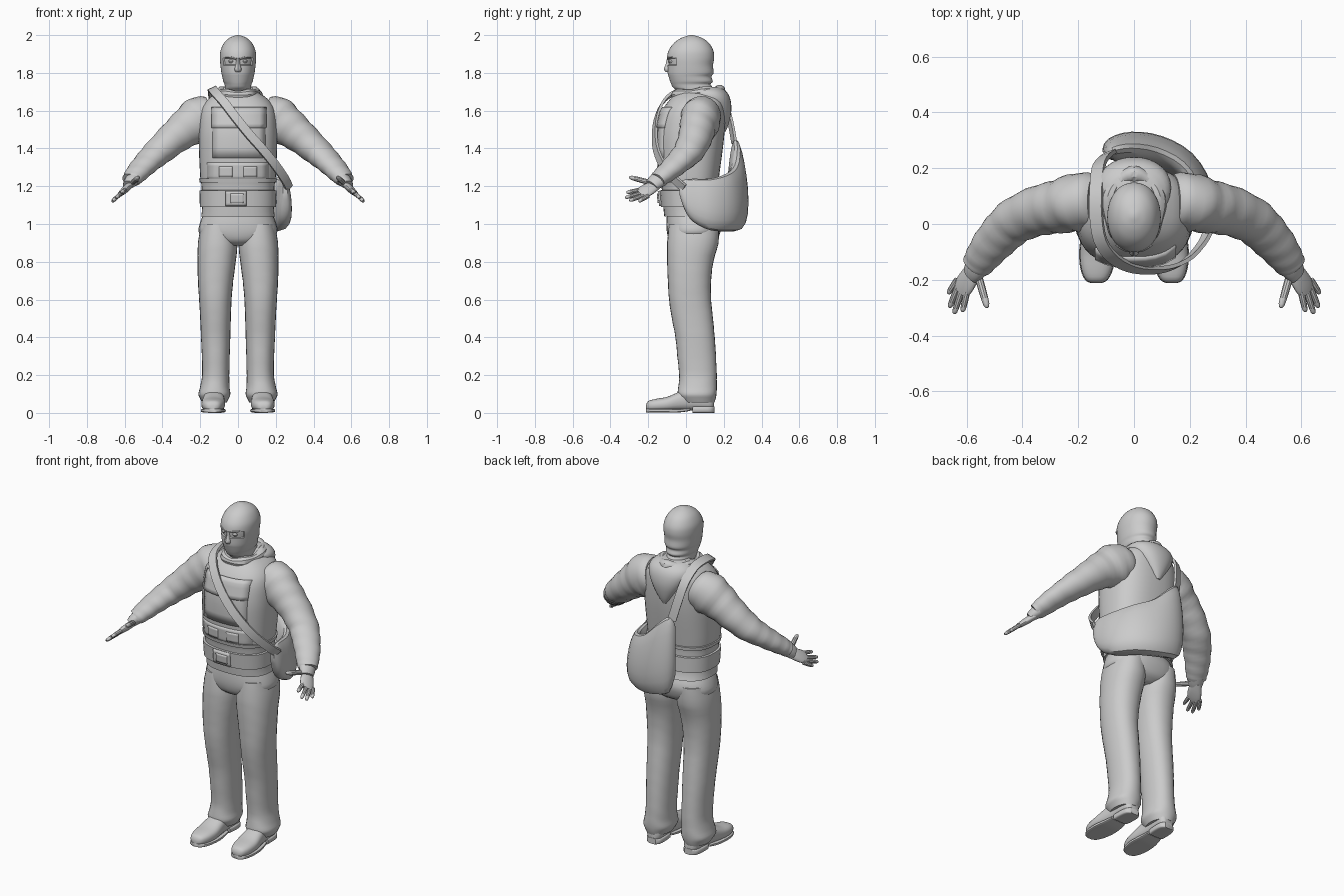
import bpy, bmesh, math
from mathutils import Vector

if "Cube" in bpy.data.objects:
    bpy.data.objects.remove(bpy.data.objects["Cube"])

mat = bpy.data.materials.new("light_grey")
mat.diffuse_color = (0.6, 0.6, 0.6, 1)
mat.use_nodes = True
mat.node_tree.nodes["Principled BSDF"].inputs["Base Color"].default_value = mat.diffuse_color


def finish(name, bm):
    bmesh.ops.recalc_face_normals(bm, faces=bm.faces)
    me = bpy.data.meshes.new(name)
    bm.to_mesh(me)
    bm.free()
    me.materials.append(mat)
    ob = bpy.data.objects.new(name, me)
    bpy.context.collection.objects.link(ob)
    return ob


def smooth_rows(rows, n):
    """Catmull-Rom resampling of rows of numbers."""
    out = []
    for i in range(len(rows) - 1):
        p = [rows[max(i - 1, 0)], rows[i], rows[i + 1], rows[min(i + 2, len(rows) - 1)]]
        for k in range(n):
            t = k / n
            out.append([0.5 * (2 * b + (c - a) * t + (2 * a - 5 * b + 4 * c - d) * t * t
                        + (3 * b - a - 3 * c + d) * t ** 3) for a, b, c, d in zip(*p)])
    out.append(list(rows[-1]))
    return out


def skin(name, rings, closed=False):
    """Bridge rings of points; cap the ends unless the strip is closed."""
    bm = bmesh.new()
    vs = [[bm.verts.new(p) for p in r] for r in rings]
    n = len(vs[0])
    pairs = list(zip(vs, vs[1:])) + ([(vs[-1], vs[0])] if closed else [])
    for a, b in pairs:
        for j in range(n):
            bm.faces.new((a[j], a[(j + 1) % n], b[(j + 1) % n], b[j]))
    if not closed:
        bm.faces.new(vs[0])
        bm.faces.new(vs[-1])
    return finish(name, bm)


def power(v, e):
    return math.copysign(abs(v) ** e, v)


def stack(name, rows, e=1.0, seg=32, n=3, sx=1, wrinkle=0):
    """Horizontal rings from rows (z, x0, x1, y_front, y_back)."""
    rings = []
    for z, x0, x1, y0, y1 in smooth_rows(rows, n):
        ring = []
        for j in range(seg):
            a = 2 * math.pi * j / seg
            k = 1 + wrinkle * math.sin(z * 75 + 2.5 * math.cos(a * 2))
            ring.append((sx * ((x0 + x1) / 2 + (x1 - x0) / 2 * k * power(math.cos(a), e)),
                         (y0 + y1) / 2 + (y1 - y0) / 2 * k * power(math.sin(a), e), z))
        rings.append(ring)
    return skin(name, rings)


def tube(name, rows, up=(0, 0, 1), seg=20, n=3, sx=1, wrinkle=0):
    """Sweep an ellipse along rows (x, y, z, half_width, half_height)."""
    rows = smooth_rows(rows, n)
    c = [Vector(r[:3]) for r in rows]
    rings = []
    for i, r in enumerate(rows):
        t = (c[min(i + 1, len(c) - 1)] - c[max(i - 1, 0)]).normalized()
        v = Vector(up) - t * t.dot(Vector(up))
        v.normalize()
        u = t.cross(v)
        ring = []
        for j in range(seg):
            a = 2 * math.pi * j / seg
            k = 1 + wrinkle * math.sin(i * 1.7 + 2 * math.cos(a + 0.6))
            p = c[i] + u * r[3] * k * math.cos(a) + v * r[4] * k * math.sin(a)
            ring.append((p.x * sx, p.y, p.z))
        rings.append(ring)
    return skin(name, rings)


# Jacket and vest body: (z, half width, front y, back y)
BODY = [(1.04, .195, -.115, .185), (1.09, .19, -.12, .172), (1.2, .193, -.13, .17),
        (1.25, .2, -.14, .175), (1.4, .207, -.15, .195), (1.5, .207, -.148, .205),
        (1.6, .197, -.125, .208), (1.66, .16, -.085, .2), (1.7, .1, -.045, .165)]
BODY_E = 0.8
stack("jacket_body", [(z, -w, w, f, b) for z, w, f, b in BODY], BODY_E, 40)


def body_at(z):
    for a, b in zip(BODY, BODY[1:]):
        if z <= b[0]:
            t = (z - a[0]) / (b[0] - a[0])
            return [p + (q - p) * t for p, q in zip(a, b)]
    return BODY[-1]


def panel(name, x0, x1, z0, z1, off=.008):
    """Raised plate that follows the front of the body."""
    bm = bmesh.new()
    nx, nz, grid = 8, 5, []
    for i in range(nz + 1):
        z = z0 + (z1 - z0) * i / nz
        _, w, f, b = body_at(z)
        row = []
        for j in range(nx + 1):
            x = x0 + (x1 - x0) * j / nx
            s = (1 - min(abs(x) / w, 1) ** (2 / BODY_E)) ** (BODY_E / 2)
            row.append(bm.verts.new((x, (f + b) / 2 - (b - f) / 2 * s - off, z)))
        grid.append(row)
    for a, b in zip(grid, grid[1:]):
        for j in range(nx):
            bm.faces.new((a[j], a[j + 1], b[j + 1], b[j]))
    ob = finish(name, bm)
    m = ob.modifiers.new("thickness", 'SOLIDIFY')
    m.thickness, m.offset = off + .006, -1


# Vest panels, pouches and buckle
panel("chest_panel", -.135, .145, 1.35, 1.61, .006)
panel("chest_flap", -.14, .15, 1.51, 1.62, .014)
panel("lower_vest", -.165, .165, 1.235, 1.325, .006)
for s in (-1, 1):
    panel("vest_pouch", .065 * s - .035, .065 * s + .035, 1.25, 1.305, .011)
panel("buckle", -.065, .045, 1.095, 1.175, .022)
panel("buckle_centre", -.04, .03, 1.11, 1.16, .028)


# Belt and vest hem hugging the body
def band(name, zs, off):
    rows = []
    for i, z in enumerate(zs):
        _, w, f, b = body_at(z)
        o = off if 0 < i < len(zs) - 1 else -.01
        rows.append((z, -w - o, w + o, f - o, b + o))
    stack(name, rows, BODY_E, 40, 1)


band("belt", [1.088, 1.09, 1.135, 1.178, 1.18], .012)
band("vest_hem", [1.218, 1.22, 1.24, 1.242], .007)

# Trousers
stack("trouser_seat", [(.885, -.06, .06, -.05, .12), (.91, -.15, .15, -.085, .16), (.95, -.206, .206, -.1, .18),
                       (1.0, -.203, .203, -.104, .188), (1.06, -.18, .18, -.1, .165)], .85)
LEG = [(1.0, .02, .195, -.09, .175), (.9, .003, .212, -.1, .172), (.8, .012, .214, -.1, .145),
       (.7, .025, .212, -.096, .133), (.6, .034, .206, -.09, .133), (.5, .038, .2, -.075, .143),
       (.4, .041, .196, -.056, .152), (.3, .044, .191, -.046, .159), (.2, .046, .19, -.036, .163),
       (.14, .045, .2, -.04, .163), (.1, .04, .21, -.045, .162), (.075, .05, .2, -.035, .157),
       (.055, .06, .19, -.02, .15)]

# Shoe stations: (y, half width, bottom, top)
SHOE = [(-.212, .015, .02, .04), (-.2, .038, .012, .062), (-.16, .056, .008, .074),
        (-.1, .063, .008, .085), (-.04, .058, .01, .11), (.02, .052, .012, .13),
        (.08, .05, .012, .13), (.13, .045, .012, .12), (.148, .025, .02, .1)]


def shoe(name, rows, sx, e):
    rings = []
    for y, w, z0, z1 in smooth_rows(rows, 3):
        rings.append([(sx * (.127 - .04 * y + w * power(math.cos(a), e)), y,
                       (z0 + z1) / 2 + (z1 - z0) / 2 * power(math.sin(a), e))
                      for a in (2 * math.pi * j / 24 for j in range(24))])
    skin(name, rings)


# Sleeves and hands: the palm lies in a tilted plane
ARM = [(.14, .08, 1.575, .1, .1), (.2, .078, 1.555, .105, .122), (.27, .062, 1.51, .096, .104),
       (.34, .048, 1.455, .09, .088), (.42, .015, 1.385, .083, .075), (.47, -.03, 1.338, .078, .063),
       (.515, -.08, 1.292, .07, .055), (.55, -.128, 1.252, .06, .047), (.568, -.152, 1.232, .052, .04)]
PALM_UP = (.68, 0, .74)


def hand_rows(pts):
    return [(x, y, 1.24 - (x - .535) * .92, w, h) for x, y, w, h in pts]


FINGERS = {"little_finger": (.634, -.2, .666, -.25), "ring_finger": (.63, -.222, .662, -.3),
           "middle_finger": (.617, -.236, .645, -.322), "index_finger": (.598, -.24, .615, -.315),
           "thumb": (.56, -.18, .526, -.3)}
for s in (-1, 1):
    stack("trouser_leg", LEG, .9, 28, 3, s, .006)
    shoe("shoe", SHOE, s, .8)
    shoe("sole", [(y, w + .003, 0.002, .022) for y, w, _, _ in SHOE[:5]]
         + [(.02, .05, .01, .025)], s, .4)
    shoe("heel", [(.035, .048, 0, .035), (.08, .051, 0, .035), (.13, .046, 0, .035),
                  (.15, .026, 0, .035)], s, .4)
    tube("sleeve", ARM, seg=24, n=4, sx=s, wrinkle=.025)
    tube("glove_cuff", [(.555, -.138, 1.24, .05, .038), (.572, -.165, 1.22, .045, .032),
                        (.584, -.182, 1.205, .038, .025)], PALM_UP, sx=s)
    tube("palm", hand_rows([(.568, -.15, .028, .018), (.59, -.19, .04, .019),
                            (.61, -.222, .042, .016), (.622, -.245, .034, .011)]), PALM_UP, sx=s)
    for name, (x0, y0, x1, y1) in FINGERS.items():
        r = .014 if name == "thumb" else .0115
        tube(name, hand_rows([(x0 + (x1 - x0) * t, y0 + (y1 - y0) * t, r * k, r * k)
             for t, k in ((0, 1), (.5, 1), (.9, .8), (1, .3))]), PALM_UP, 10, 2, s)

# Hooded head with folds at the nape and a sunken eye opening
HEAD = [(1.64, .075, -.02, .13), (1.7, .07, -.045, .125), (1.722, .07, -.068, .14),
        (1.74, .071, -.078, .13), (1.755, .078, -.084, .142), (1.78, .083, -.092, .135),
        (1.8, .088, -.097, .146), (1.84, .093, -.098, .143), (1.88, .096, -.101, .149),
        (1.92, .092, -.091, .144), (1.96, .073, -.062, .12), (1.985, .046, -.025, .085),
        (1.997, .018, .01, .05), (2.0, .004, .025, .035)]
head = stack("hooded_head", [(z, -w, w, f, b) for z, w, f, b in HEAD], .95, 40, 4)
bm = bmesh.new()
bm.from_mesh(head.data)
eye_faces = [f for f in bm.faces if f.calc_center_median().y < -.045
             and 1.845 < f.calc_center_median().z < 1.882]
bmesh.ops.inset_region(bm, faces=eye_faces, thickness=.003, depth=-.007)
bm.to_mesh(head.data)
bm.free()
stack("nose", [(1.805, -.014, .014, -.108, -.07), (1.82, -.019, .019, -.117, -.07),
               (1.845, -.012, .012, -.108, -.07), (1.88, -.008, .008, -.1, -.07)], seg=12)
for s in (-1, 1):
    stack("eye", [(1.852, .025, .045, -.086, -.06), (1.862, .02, .05, -.093, -.06),
                  (1.872, .025, .045, -.086, -.06)], seg=12, sx=s)
    tube("brow", [(.01, -.094, 1.873, .008, .005), (.035, -.089, 1.882, .008, .006),
                  (.062, -.071, 1.884, .008, .004)], seg=10, sx=s)

# Rolled collar and the hood lying on the back
collar = []
for i in range(40):
    a = 2 * math.pi * i / 40
    r = .026 + .005 * math.sin(5 * a)
    collar.append([((.09 + r * math.cos(b)) * math.cos(a),
                    .06 + (.118 + r * math.cos(b)) * math.sin(a),
                    1.695 + .012 * math.sin(a) + r * math.sin(b))
                   for b in (2 * math.pi * j / 10 for j in range(10))])
skin("collar", collar, True)
stack("hood", [(1.49, -.012, .012, .19, .21), (1.53, -.045, .045, .15, .226),
               (1.6, -.095, .095, .1, .24), (1.66, -.13, .13, .04, .235),
               (1.7, -.125, .125, .02, .215), (1.725, -.085, .085, .05, .18)], .9, 28)

# Shoulder bag wrapped round the back and hip: (x, y, bottom, top, half thickness)
BAG = [(-.1, .245, 1.1, 1.4, .018), (-.075, .262, 1.0, 1.45, .045), (-.01, .272, .975, 1.4, .056),
       (.08, .258, .962, 1.31, .058), (.17, .21, .96, 1.265, .056), (.228, .125, .968, 1.24, .05),
       (.245, .04, 1.01, 1.24, .038), (.25, -.005, 1.07, 1.235, .028), (.25, -.033, 1.15, 1.225, .012)]
rows = smooth_rows(BAG, 3)
rings = []
for i, (x, y, z0, z1, w) in enumerate(rows):
    a, b = rows[max(i - 1, 0)], rows[min(i + 1, len(rows) - 1)]
    out = Vector((a[1] - b[1], b[0] - a[0], 0)).normalized()
    rings.append([Vector((x, y, (z0 + z1) / 2 + (z1 - z0) / 2 * math.sin(t)))
                  + out * w * power(math.cos(t), .8) * (1 - .3 * math.sin(t))
                  for t in (2 * math.pi * j / 20 for j in range(20))])
skin("shoulder_bag", rings)

# Strap over the shoulder
STRAP = [(.27, -.01, 1.19), (.25, -.06, 1.235), (.195, -.125, 1.315), (.13, -.158, 1.395),
         (.063, -.166, 1.47), (-.01, -.157, 1.56), (-.075, -.122, 1.645), (-.12, -.06, 1.695),
         (-.135, .03, 1.715), (-.135, .12, 1.705), (-.128, .2, 1.64), (-.11, .235, 1.54),
         (-.085, .255, 1.43)]
pts = [Vector(p) for p in smooth_rows(STRAP, 3)]
rings = []
for i, p in enumerate(pts):
    t = (pts[min(i + 1, len(pts) - 1)] - pts[max(i - 1, 0)]).normalized()
    n = p - Vector((0, .04, 1.42))
    n = (n - t * n.dot(t)).normalized()
    side = t.cross(n) * .024
    rings.append([p + side + n * .007, p - side + n * .007, p - side - n * .007, p + side - n * .007])
skin("bag_strap", rings)

# Smooth shading with crisp edges
bpy.ops.object.select_all(action='SELECT')
bpy.context.view_layer.objects.active = head
bpy.ops.object.shade_smooth_by_angle(angle=math.radians(35))
